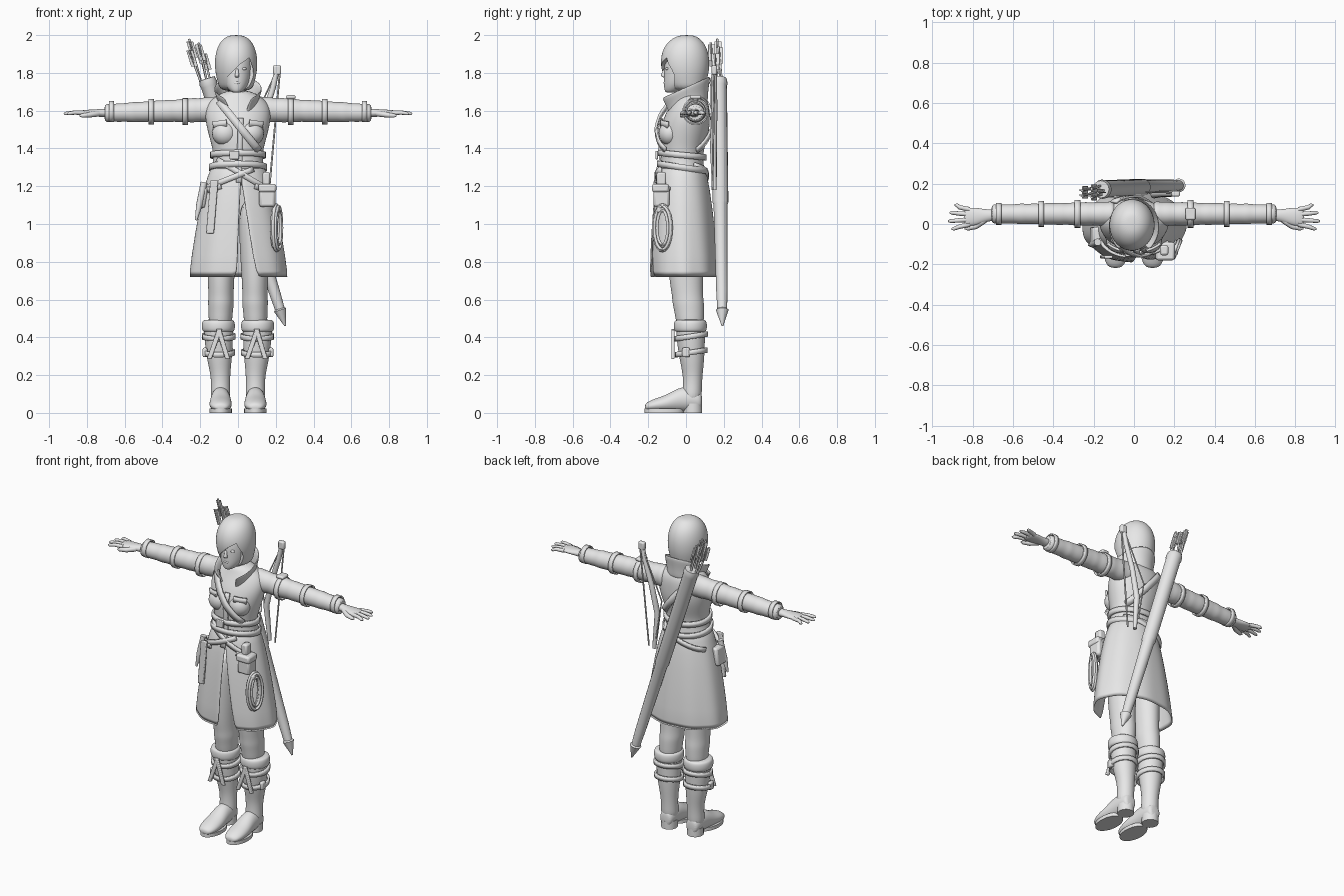
import bpy, bmesh
from math import sin, cos, pi, sqrt, asin
from mathutils import Vector

default_cube = bpy.data.objects.get("Cube")
if default_cube:
    bpy.data.objects.remove(default_cube, do_unlink=True)

clay = bpy.data.materials.new("pale_grey")
clay.use_nodes = True
clay.diffuse_color = (0.8, 0.8, 0.8, 1)
clay.node_tree.nodes["Principled BSDF"].inputs["Base Color"].default_value = (0.8, 0.8, 0.8, 1)


def activate(obj):
    bpy.ops.object.select_all(action='DESELECT')
    obj.select_set(True)
    bpy.context.view_layer.objects.active = obj


def finish(name, bm, sub=0, thick=0.0, bevel=0.0):
    bmesh.ops.recalc_face_normals(bm, faces=bm.faces[:])
    mesh = bpy.data.meshes.new(name)
    bm.to_mesh(mesh)
    bm.free()
    obj = bpy.data.objects.new(name, mesh)
    bpy.context.collection.objects.link(obj)
    mesh.materials.append(clay)
    activate(obj)
    bpy.ops.object.shade_smooth_by_angle(angle=0.8)
    if thick:
        mod = obj.modifiers.new("thickness", 'SOLIDIFY')
        mod.thickness, mod.offset = thick, 0
    if bevel:
        mod = obj.modifiers.new("round_edges", 'BEVEL')
        mod.width, mod.segments = bevel, 2
    if sub:
        mod = obj.modifiers.new("smooth", 'SUBSURF')
        mod.levels = mod.render_levels = sub
    return obj


def loft(name, sections, axis='z', n=20, sub=2, arc=None, tilt=0.0, thick=0.0, ripple=0.0):
    """Skin elliptical sections (x, y, z, a, b); arc(i) opens the ring, thick leaves the ends open."""
    bm = bmesh.new()
    rings = []
    for i, (x, y, z, a, b) in enumerate(sections):
        start, end = arc(i) if arc else (0, 2 * pi)
        ring = []
        for k in range(n + 1 if arc else n):
            t = start + (end - start) * k / n
            f = 1 + ripple * i * sin(9 * t)
            u, v = a * f * sin(t), b * f * cos(t)
            off = {'z': (u, -v, -tilt * v), 'x': (0, u, v), 'y': (u, 0, v)}[axis]
            ring.append(bm.verts.new((x + off[0], y + off[1], z + off[2])))
        rings.append(ring)
    for r, q in zip(rings, rings[1:]):
        for k in range(n):
            j = (k + 1) % len(r)
            bm.faces.new((r[k], r[j], q[j], q[k]))
    if not thick:
        bm.faces.new(rings[0])
        bm.faces.new(rings[-1])
    return finish(name, bm, sub, thick)


def box(name, loc, size, bevel=0.008, slant=0.0):
    bm = bmesh.new()
    bmesh.ops.create_cube(bm, size=1)
    for v in bm.verts:
        z = v.co.z * size[2]
        v.co = (loc[0] + v.co.x * size[0] + slant * z, loc[1] + v.co.y * size[1], loc[2] + z)
    return finish(name, bm, bevel=bevel)


def ball(name, loc, size):
    bm = bmesh.new()
    bmesh.ops.create_uvsphere(bm, u_segments=20, v_segments=12, radius=1)
    for v in bm.verts:
        v.co = Vector(loc) + v.co * Vector(size)
    return finish(name, bm)


def cord(name, points, radii, cyclic=False, sides=4):
    """Round tube through points, with a radius for each."""
    curve = bpy.data.curves.new(name, 'CURVE')
    curve.dimensions, curve.bevel_depth, curve.bevel_resolution = '3D', 1, sides
    curve.use_fill_caps = True
    line = curve.splines.new('POLY')
    line.points.add(len(points) - 1)
    line.use_cyclic_u = cyclic
    for k, (p, co) in enumerate(zip(line.points, points)):
        p.co = (*co, 1)
        p.radius = radii[k] if isinstance(radii, (list, tuple)) else radii
    obj = bpy.data.objects.new(name, curve)
    bpy.context.collection.objects.link(obj)
    curve.materials.append(clay)
    activate(obj)
    bpy.ops.object.convert(target='MESH')
    bpy.ops.object.shade_smooth_by_angle(angle=0.8)


# Body outline: height, half width, half depth, centre y
BODY = [(0.71, .26, .18, -.01), (0.95, .225, .165, -.015), (1.2, .175, .14, -.02), (1.3, .137, .115, -.02),
        (1.37, .13, .11, -.02), (1.43, .145, .122, -.015), (1.5, .165, .132, -.005), (1.57, .178, .122, .005),
        (1.63, .17, .105, .02), (1.67, .13, .085, .02), (1.71, .06, .06, .01)]


def body(z):
    for p, q in zip(BODY, BODY[1:]):
        if z <= q[0]:
            f = (z - p[0]) / (q[0] - p[0])
            return [u + (v - u) * f for u, v in zip(p, q)][1:]
    return BODY[-1][1:]


def strap(name, x0, z0, x1, z1, width=0.035, lift=0.008, side=-1):
    """Flat strap laid over the body between two points; side is -1 in front and 1 behind."""
    bm = bmesh.new()
    across = Vector((z0 - z1, 0, x1 - x0)).normalized() * width / 2
    rows = []
    for k in range(13):
        x, z = x0 + (x1 - x0) * k / 12, z0 + (z1 - z0) * k / 12
        a, b, cy = body(z)
        mid = Vector((x, cy + side * (b * sqrt(max(0, 1 - (x / a) ** 2)) + lift), z))
        rows.append([bm.verts.new(mid - across), bm.verts.new(mid + across)])
    for r, q in zip(rows, rows[1:]):
        bm.faces.new((r[0], r[1], q[1], q[0]))
    finish(name, bm, thick=0.012)


# Coat: bodice, flared skirt with front slit, collar
loft("coat_bodice", [(0, cy, z, a, b) for z, a, b, cy in BODY[2:]])
skirt = [(0, cy, z, a, b) for z, a, b, cy in reversed(BODY[:4])]
loft("coat_skirt", skirt, n=48, sub=1, thick=0.012, ripple=0.005,
     arc=lambda i: (0.13 * i, 2 * pi + (0.1 if i < 2 else 0)))
loft("coat_collar", [(0, .01, 1.6, .1, .1), (0, 0, 1.66, .1, .11), (0, -.015, 1.72, .125, .14)],
     n=24, thick=0.014, tilt=0.45, arc=lambda i: (0.4 + 0.1 * i, 2 * pi - 0.4 - 0.1 * i))
strap("coat_placket", .015, 1.56, .005, 1.22, 0.03, 0.006)
for s, label in ((1, "left"), (-1, "right")):
    ball(label + "_bust", (s * .07, -.085, 1.48), (.068, .06, .065))
    strap(label + "_pocket_flap", s * .06, 1.535, s * .13, 1.525, 0.035, 0.012)
    strap(label + "_hip_flap", s * .09, 1.2, s * .16, 1.18, 0.03)

# Belts and harness
for name, z, tilt in (("upper_belt", 1.365, -0.1), ("lower_belt", 1.3, -0.15)):
    a, b, cy = body(z)
    loft(name, [(0, cy, z + d, a + .01, b + .012) for d in (-.016, .016)], n=32, sub=0, thick=0.014, tilt=tilt)
strap("chest_strap", -.1, 1.65, .11, 1.39, 0.04, 0.024)
strap("back_strap", -.1, 1.64, .11, 1.39, 0.04, 0.01, 1)
strap("hip_belt", -.11, 1.34, .165, 1.18, 0.03, 0.012)
strap("crossed_hip_belt", .08, 1.29, -.17, 1.19, 0.03, 0.015)
strap("back_hip_belt", -.165, 1.2, .12, 1.31, 0.03, 0.01, 1)
box("belt_buckle", (-.02, -.155, 1.365), (.05, .015, .045), 0.004)

# Arms with wrinkled sleeves, cuffs and hands
for s, label in ((1, "left"), (-1, "right")):
    sleeve = []
    for k in range(26):
        f = k / 25
        puff = 1 + 0.035 * sin(k * 2.4) + 0.02 * sin(k * 1.1)
        sleeve.append((s * (.09 + .62 * f), .05, 1.607 - .02 * f, (.062 - .015 * f) * puff, (.07 - .023 * f) * puff))
    loft(label + "_sleeve", sleeve, 'x', n=16, sub=1)
    for part, x, r in (("_cuff_strap", .67, .052), ("_elbow_strap", .46, .063), ("_shoulder_strap", .28, .068)):
        loft(label + part, [(s * (x + d), .05, 1.595, r - .002, r) for d in (-.014, .014)], 'x', sub=0, thick=0.008)
    loft(label + "_palm", [(s * x, y, 1.588, a, b) for x, y, a, b in (
        (.68, .045, .03, .026), (.73, .042, .03, .021), (.78, .037, .045, .018),
        (.82, .035, .047, .016), (.845, .035, .04, .01))], 'x', n=14)
    for name, y, tip in (("little", .072, .89), ("ring", .048, .915), ("middle", .022, .922), ("index", -.002, .905)):
        out = (y - .035) * 0.3
        cord(label + "_" + name + "_finger", [(s * .815, y, 1.588), (s * .865, y + out, 1.59),
             (s * (tip - .01), y + out * 2, 1.585), (s * tip, y + out * 2, 1.583)], (.012, .011, .009, .004))
    cord(label + "_thumb", [(s * .74, .02, 1.585), (s * .785, -.012, 1.578), (s * .825, -.022, 1.574),
                            (s * .84, -.022, 1.573)], (.016, .014, .011, .004))
box("left_shoulder_patch", (.28, .05, 1.672), (.05, .06, .02))

# Legs, boots and feet
for s, label in ((1, "left"), (-1, "right")):
    loft(label + "_leg", [(s * x, y, z, a, b) for x, y, z, a, b in (
        (.085, -.01, 1.15, .085, .1), (.088, -.005, .9, .082, .098), (.09, 0, .7, .07, .09),
        (.09, .008, .62, .067, .082), (.09, .012, .58, .07, .085), (.092, .018, .53, .064, .078),
        (.095, .025, .42, .06, .07))])
    loft(label + "_boot_shaft", [(s * x, y, z, r, r) for x, y, z, r in (
        (.1, .025, .49, .07), (.103, .025, .47, .08), (.103, .025, .4, .076), (.1, .028, .34, .072),
        (.098, .032, .27, .064), (.093, .036, .2, .052), (.092, .034, .13, .05), (.092, .03, .05, .054))])
    loft(label + "_boot_cuff", [(s * .104, .023, z, r, r) for z, r in (
        (.425, .074), (.435, .087), (.46, .09), (.485, .087), (.495, .074))])
    for name, z, r in (("upper", .405, .083), ("lower", .32, .08)):
        loft(label + "_" + name + "_boot_strap", [(s * .102, .027, z + d, r, r) for d in (-.014, .014)],
             sub=0, thick=0.012, tilt=0.15)
    box(label + "_boot_buckle", (s * .175, .0, .32), (.025, .04, .05))
    for slant in (.35, -.3):
        box(label + "_boot_tassel", (s * .1 + slant * -.07, -.069, .365), (.026, .016, .16), 0.005, slant)
    loft(label + "_foot", [(s * .092, y, z, a, b) for y, z, a, b in (
        (.086, .06, .03, .04), (.07, .065, .045, .055), (.02, .075, .05, .065), (-.04, .07, .053, .065),
        (-.1, .05, .06, .046), (-.16, .042, .06, .036), (-.205, .034, .045, .024), (-.218, .03, .02, .012))], 'y')
    loft(label + "_sole", [(s * .092, -.115, z, .06, .104) for z in (0, .022)], sub=0, n=24)
    loft(label + "_heel", [(s * .092, .036, z, .048, .05) for z in (0, .05)], sub=0)

# Neck, head and face
loft("neck", [(0, .015, 1.56, .06, .06), (0, .005, 1.65, .048, .05), (-.005, -.005, 1.76, .046, .05)])
loft("head", [(-.008, y, z, a, b) for y, z, a, b in (
    (-.08, 1.695, .02, .025), (-.07, 1.705, .036, .044), (-.045, 1.735, .064, .073), (-.02, 1.785, .08, .098),
    (-.005, 1.85, .088, .112), (0, 1.92, .08, .1), (0, 1.96, .04, .05))])
loft("nose", [(-.005, -.112, 1.825, .007, .006), (-.005, -.117, 1.8, .009, .011),
              (-.005, -.121, 1.785, .013, .016), (-.005, -.113, 1.775, .012, .01)], n=10)
ball("mouth", (-.006, -.109, 1.748), (.02, .01, .008))
for x in (-.04, .03):
    ball("eye", (x, -.1, 1.822), (.015, .009, .008))

# Bobbed hair with a swept fringe, cut open around the face
hair = loft("hair", [(-.01, y, z, a, b) for y, z, a, b in (
    (.005, 2.0, .03, .035), (0, 1.985, .065, .07), (-.003, 1.95, .094, .106), (-.005, 1.9, .11, .126),
    (-.005, 1.85, .114, .13), (-.003, 1.8, .11, .124), (0, 1.75, .098, .108), (.01, 1.7, .084, .09))], n=28)
bm = bmesh.new()
outline = [(-.055, 1.6), (.065, 1.6), (.083, 1.75), (.08, 1.82), (.06, 1.88), (.01, 1.845), (-.055, 1.78)]
face = bm.faces.new([bm.verts.new((x, -.3, z)) for x, z in outline])
extruded = bmesh.ops.extrude_face_region(bm, geom=[face])["geom"]
bmesh.ops.translate(bm, vec=(0, .24, 0), verts=[g for g in extruded if isinstance(g, bmesh.types.BMVert)])
cutter = finish("face_cutter", bm)
cut = hair.modifiers.new("face_opening", 'BOOLEAN')
cut.operation, cut.object = 'DIFFERENCE', cutter
activate(hair)
for mod in [m.name for m in hair.modifiers]:
    bpy.ops.object.modifier_apply(modifier=mod)
bpy.data.objects.remove(cutter, do_unlink=True)
bpy.ops.object.shade_smooth_by_angle(angle=0.8)

# Slanted quiver on the back, with arrows
top, tip = Vector((-.165, .172, 1.77)), Vector((.25, .193, .46))
along = [(0, .043), (.02, .048), (.03, .044), (.5, .042), (.51, .037), (.86, .03), (.93, .026), (.935, .034), (1, .004)]
cord("quiver", [top.lerp(tip, f) for f, r in along], [r for f, r in along], sides=6)
for k in range(5):
    dx, dy = .026 * cos(k * 2 * pi / 5), .022 * sin(k * 2 * pi / 5)
    base = top + Vector((dx, dy, -.05))
    end = top + Vector((-.058 + dx * 1.7, dy - .02, .13 + .08 * ((k * 2) % 5) / 4))
    cord("arrow_shaft", [base, end], .006, sides=2)
    mid = base.lerp(end, .78)
    box("arrow_fletching", mid, (.036, .004, .085), 0.001, -.3)
    box("arrow_fletching", mid, (.004, .036, .085), 0.001, -.3)

# Bow and string behind the left shoulder
cord("bow_limb", [(.21, .15, 1.83), (.185, .15, 1.72), (.14, .15, 1.58), (.1, .145, 1.4), (.12, .15, 1.18)],
     (.013, .015, .016, .018, .012))
box("bow_tip", (.207, .15, 1.815), (.042, .028, .05))
cord("bow_string", [(.222, .15, 1.81), (.165, .14, 1.18)], .005, sides=2)
cord("loose_string", [(.2, .155, 1.8), (.06, .16, 1.5), (.1, .16, 1.25)], .004, sides=2)

# Left hip pouch and rope coil
box("pouch", (.155, -.13, 1.145), (.085, .085, .11), 0.014)
box("pouch_flap", (.155, -.135, 1.19), (.095, .09, .045), 0.012)
box("pouch_hanger", (.15, -.13, 1.24), (.04, .05, .07), 0.01)
for k in range(5):
    w, h = .028 + .005 * k, .09 + .008 * k
    cord("rope_coil", [(.215 - .011 * (k % 3) + .4 * w * cos(t), -.125 + w * cos(t), .98 + h * sin(t))
         for t in (j * 2 * pi / 24 for j in range(24))], .008, True, 2)
box("rope_tie", (.2, -.13, 1.075), (.035, .05, .03))

# Right hip: hanging strap, small pouch and sheath
box("hanging_strap", (-.137, -.163, 1.09), (.042, .016, .28), 0.005, 0.08)
box("right_pouch", (-.19, -.06, 1.14), (.045, .09, .11), 0.012, 0.15)
cord("knife_sheath", [(-.18, -.09, 1.22), (-.205, -.1, 1.1), (-.222, -.105, 1.02)], (.018, .017, .006))
